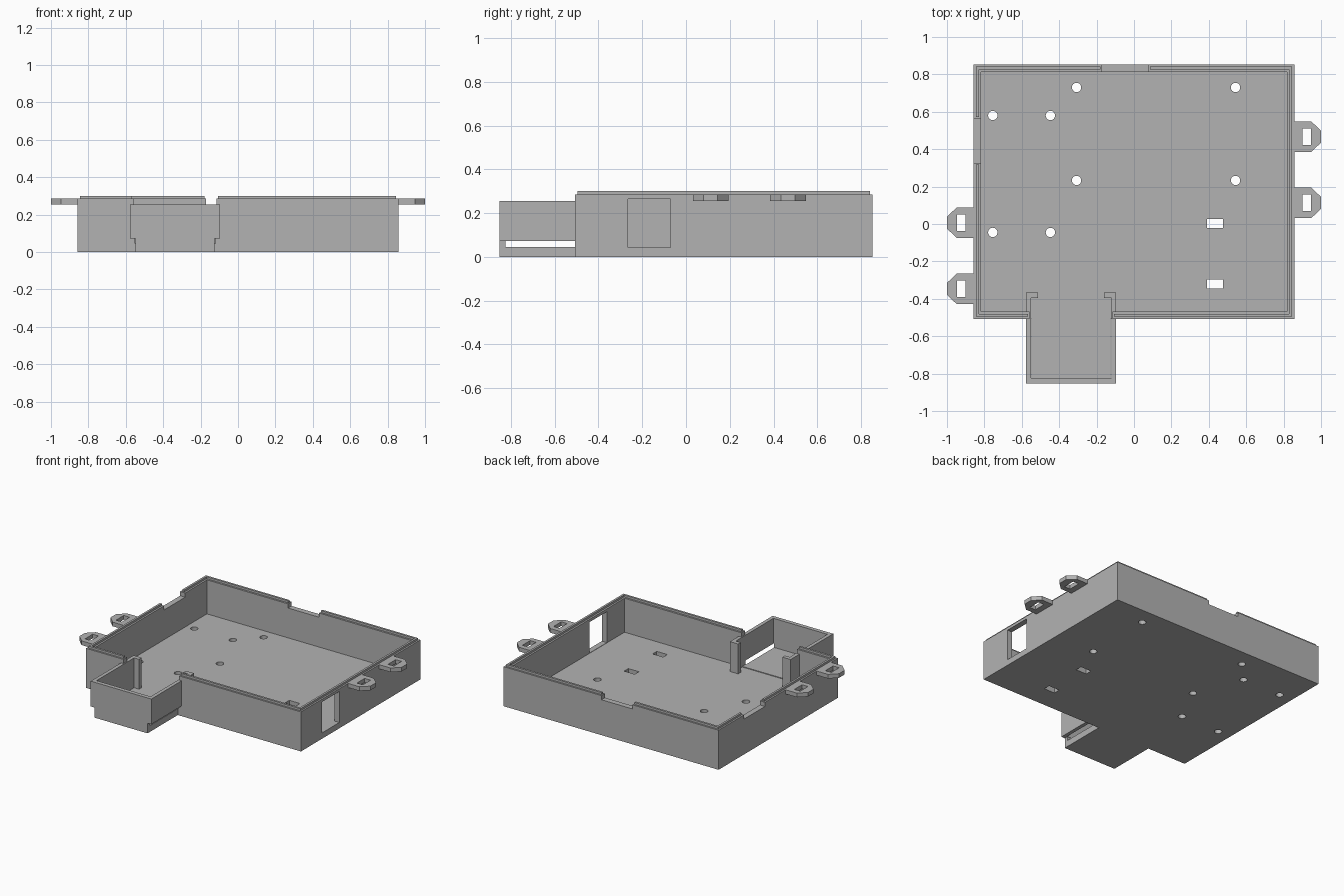
import bpy, bmesh
from mathutils import Vector

cube = bpy.data.objects.get("Cube")
if cube:
    bpy.data.objects.remove(cube, do_unlink=True)

GREY = (0.45, 0.45, 0.45, 1.0)
grey = bpy.data.materials.new("matte grey")
grey.use_nodes = True
grey.diffuse_color = GREY
grey.node_tree.nodes["Principled BSDF"].inputs["Base Color"].default_value = GREY


def prism(name, outline, z0, z1):
    """Vertical extrusion of a flat outline."""
    bm = bmesh.new()
    face = bm.faces.new([bm.verts.new((x, y, z0)) for x, y in outline])
    top = bmesh.ops.extrude_face_region(bm, geom=[face])["geom"]
    verts = [g for g in top if isinstance(g, bmesh.types.BMVert)]
    bmesh.ops.translate(bm, verts=verts, vec=Vector((0, 0, z1 - z0)))
    bmesh.ops.recalc_face_normals(bm, faces=bm.faces)
    mesh = bpy.data.meshes.new(name)
    bm.to_mesh(mesh)
    bm.free()
    mesh.materials.append(grey)
    obj = bpy.data.objects.new(name, mesh)
    bpy.context.collection.objects.link(obj)
    return obj


def box(name, x0, x1, y0, y1, z0, z1):
    return prism(name, [(x0, y0), (x1, y0), (x1, y1), (x0, y1)], z0, z1)


def cylinder(name, x, y, r, z0, z1):
    bpy.ops.mesh.primitive_cylinder_add(
        vertices=32, radius=r, depth=z1 - z0, location=(x, y, (z0 + z1) / 2))
    obj = bpy.context.object
    obj.name = name
    obj.data.materials.append(grey)
    return obj


def cut(target, cutter):
    """Subtract the cutter from the target, then discard it."""
    cutter.hide_render = True
    mod = target.modifiers.new("cut", "BOOLEAN")
    mod.operation = "DIFFERENCE"
    mod.solver = "EXACT"
    mod.object = cutter
    bpy.context.view_layer.objects.active = target
    bpy.ops.object.modifier_apply(modifier=mod.name)
    bpy.data.objects.remove(cutter, do_unlink=True)


# Main dimensions
X, Y0, Y1 = 0.857, -0.507, 0.853
FLOOR, TOP, LIP = 0.04, 0.285, 0.30
WALL, LIP_OUT, LIP_IN = 0.04, 0.012, 0.027
NOTCH = 0.255
MID = -0.3365          # centre of the front bay


def inset_box(name, d, z0, z1):
    return box(name, -X + d, X - d, Y0 + d, Y1 - d, z0, z1)


# Open tray and the thin lip on its rim
tray = inset_box("tray", 0, 0, TOP)
cut(tray, inset_box("cavity", WALL, FLOOR, 0.5))
lip = inset_box("rim_lip", LIP_OUT, TOP, LIP)
cut(lip, inset_box("lip_cavity", LIP_IN, 0.2, 0.5))

# Notches in the rim: back, right-hand wall, front bay; the lip stops a little earlier
for part, g in ((tray, 0), (lip, 0.008)):
    cut(part, box("back_notch", -0.17 - g, 0.077 + g, 0.8, 0.9, NOTCH, 0.5))
    cut(part, box("side_notch", -0.9, -0.8, 0.325 - g, 0.565 + g, NOTCH, 0.5))
    cut(part, box("bay_notch", MID - 0.222 - g, MID + 0.222 + g, -0.6, -0.45, NOTCH, 0.5))

# Doorway into the bay and the window in the left wall
cut(tray, box("doorway", MID - 0.2155, MID + 0.2155, -0.6, -0.45, 0.045, 0.5))
cut(tray, box("window", 0.78, 0.9, -0.265, -0.07, FLOOR + 0.002, 0.265))

# Floor holes: two four-hole patterns and two strap slots
holes = [(x, y) for x in (-0.307, 0.543) for y in (0.73, 0.233)]
holes += [(x, y) for x in (-0.755, -0.447) for y in (0.58, -0.045)]
for x, y in holes:
    cut(tray, cylinder("screw_hole", x, y, 0.025, -0.1, 0.1))
for y in (0.003, -0.321):
    cut(tray, box("strap_slot", 0.39, 0.475, y - 0.024, y + 0.024, -0.1, 0.1))

# Front bay: floor, lower front wall, and raised walls ending in inward hooks
box("bay_floor", MID - 0.2115, MID + 0.2115, -0.826, Y0, 0, 0.045)
box("bay_lower_front", MID - 0.2115, MID + 0.2115, -0.852, -0.826, 0, 0.073)
half = [(0.2415, -0.852), (0.2415, -0.365), (0.176, -0.365),
        (0.176, -0.395), (0.2155, -0.395), (0.2155, -0.823)]
outline = [(MID + x, y) for x, y in half] + [(MID - x, y) for x, y in reversed(half)]
prism("bay_walls", outline, 0.073, NOTCH)
foot = half[1:5] + [(0.2155, Y0 + WALL), (0.2415, Y0 + WALL)]
for side, name in ((1, "left_hook_foot"), (-1, "right_hook_foot")):
    prism(name, [(MID + side * x, y) for x, y in foot], FLOOR, 0.073)

# Slotted mounting tabs
tab = [(X, -0.082), (0.947, -0.082), (1.0, -0.032),
       (1.0, 0.032), (0.947, 0.082), (X, 0.082)]
for side, name, centres in ((1, "left_tab", (0.467, 0.113)),
                            (-1, "right_tab", (0.007, -0.347))):
    for cy in centres:
        obj = prism(name, [(side * x, cy + y) for x, y in tab], 0.255, TOP)
        xs = sorted((side * 0.9, side * 0.947))
        cut(obj, box("tab_slot", xs[0], xs[1], cy - 0.044, cy + 0.044, 0.2, 0.4))
